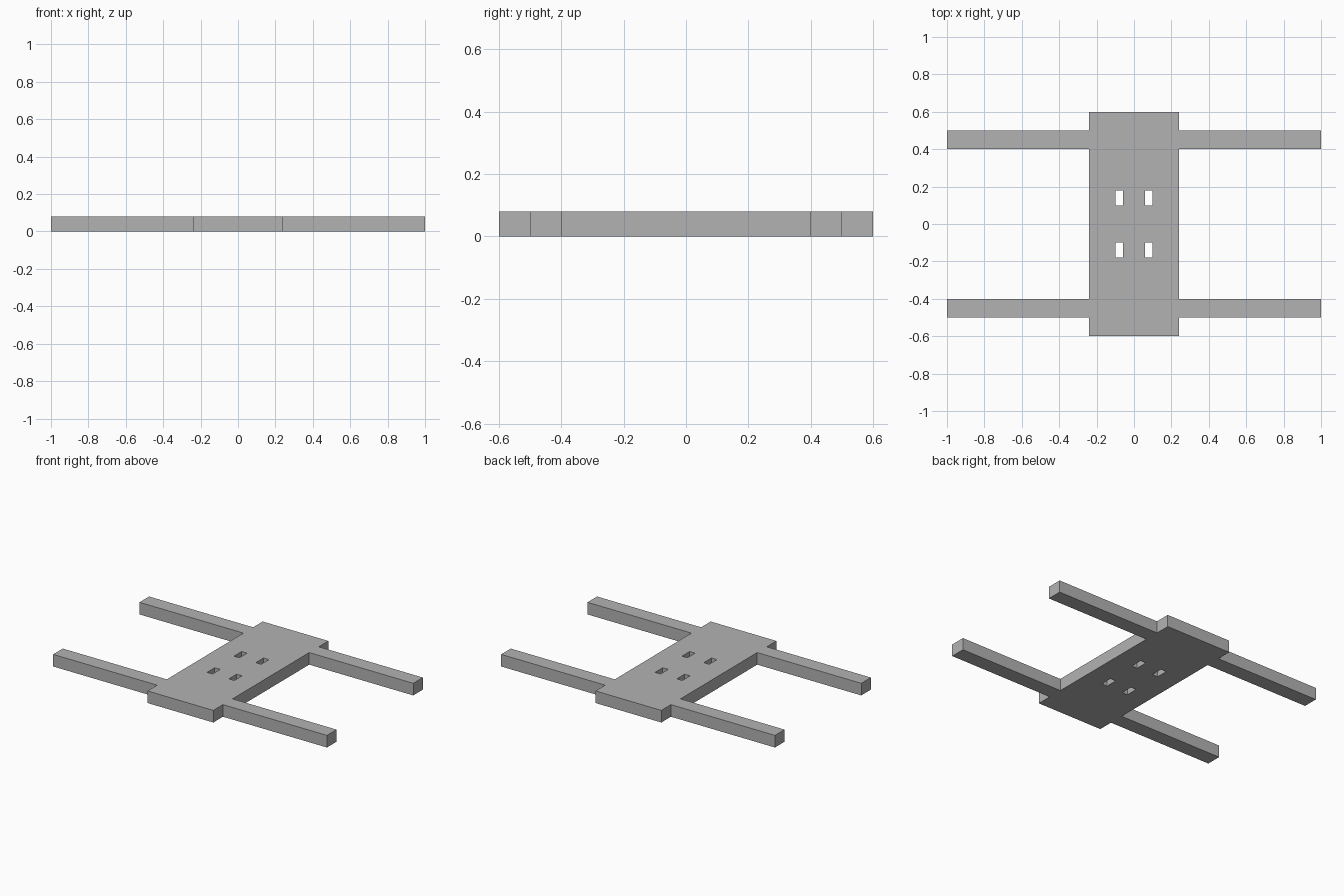
import bpy

cube = bpy.data.objects.get("Cube")
if cube:
    bpy.data.objects.remove(cube, do_unlink=True)

THICKNESS = 0.08

grey = bpy.data.materials.new("plain grey")
grey.use_nodes = True
colour = (0.45, 0.45, 0.45, 1)
grey.diffuse_color = colour
grey.node_tree.nodes["Principled BSDF"].inputs["Base Color"].default_value = colour


def add_loop(curve, points):
    """Add one closed straight-sided loop to a filled flat curve."""
    spline = curve.splines.new("POLY")
    spline.points.add(len(points) - 1)
    for p, (x, y) in zip(spline.points, points):
        p.co = (x, y, 0, 1)
    spline.use_cyclic_u = True
    spline.use_smooth = False


curve = bpy.data.curves.new("frame_plate", "CURVE")
curve.dimensions = "2D"
curve.fill_mode = "BOTH"
curve.extrude = THICKNESS / 2

# Outline: central plate with four arms, mirrored from one quarter
quarter = [(1, 0.4), (1, 0.5), (0.24, 0.5), (0.24, 0.6)]
quarter.insert(0, (0.24, 0.4))
half = quarter + [(-x, y) for x, y in reversed(quarter)]
add_loop(curve, half + [(x, -y) for x, y in reversed(half)])

# Four rectangular slots through the plate
for sx in (-1, 1):
    for sy in (-1, 1):
        cx, cy = sx * 0.08, sy * 0.14
        add_loop(curve, [(cx + dx * 0.02, cy + dy * 0.04)
                         for dx, dy in ((-1, -1), (-1, 1), (1, 1), (1, -1))])

frame = bpy.data.objects.new("frame_plate", curve)
bpy.context.collection.objects.link(frame)
frame.location.z = THICKNESS / 2
curve.materials.append(grey)

# Turn the filled profile into a flat-shaded mesh
bpy.ops.object.select_all(action="DESELECT")
frame.select_set(True)
bpy.context.view_layer.objects.active = frame
bpy.ops.object.convert(target="MESH")
bpy.ops.object.shade_flat()
